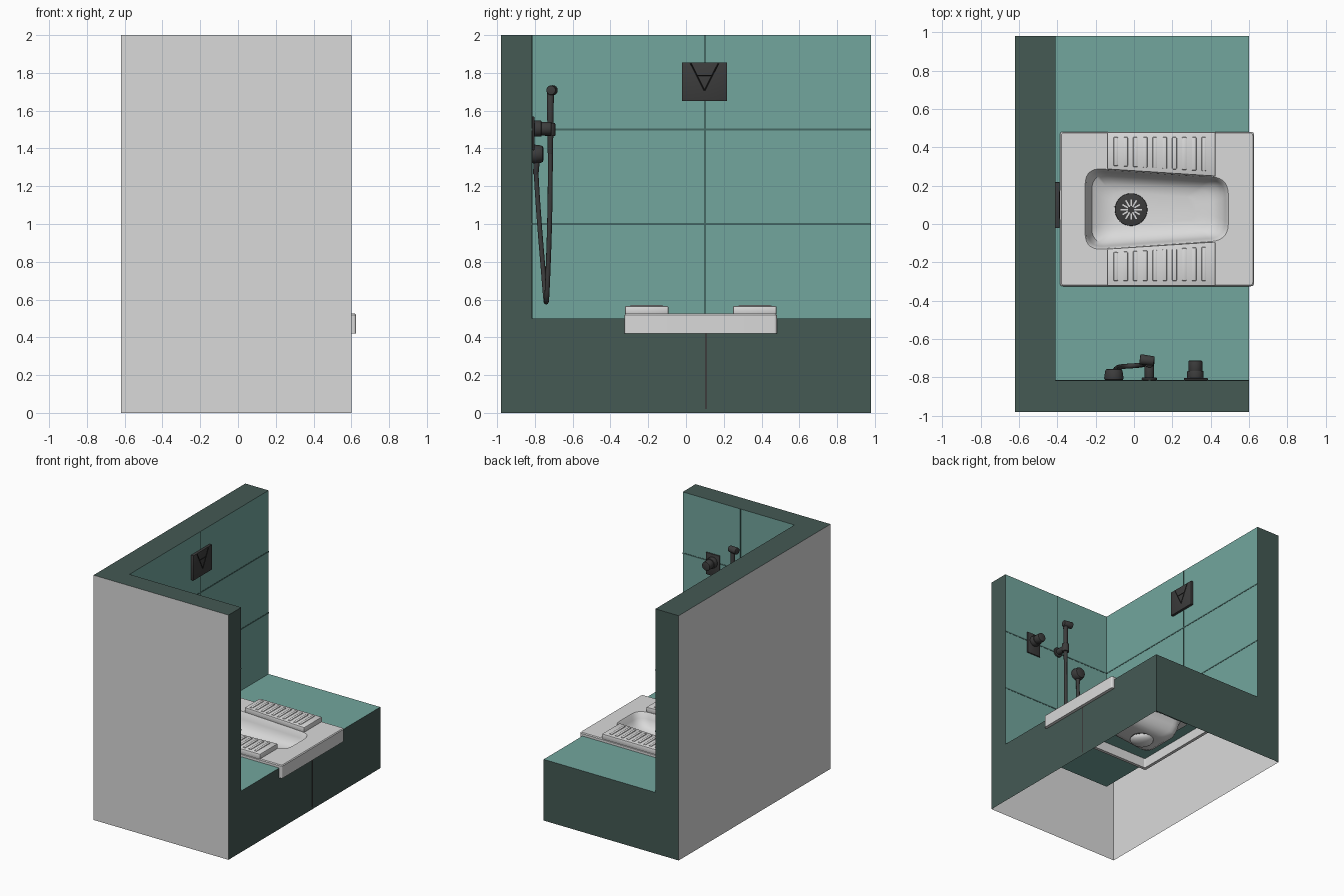
import bpy, bmesh, math
from mathutils import Vector

cube = bpy.data.objects.get("Cube")
if cube:
    bpy.data.objects.remove(cube)


def material(name, rgb):
    m = bpy.data.materials.new(name)
    m.use_nodes = True
    m.diffuse_color = (*rgb, 1)
    m.node_tree.nodes["Principled BSDF"].inputs["Base Color"].default_value = (*rgb, 1)
    return m


WHITE = material("white", (0.7, 0.7, 0.7))
TEAL = material("teal", (0.17, 0.38, 0.34))
DARK = material("dark_green", (0.058, 0.1, 0.088))
BLACK = material("black", (0.045, 0.045, 0.045))
GROUT = material("grout", (0.06, 0.14, 0.125))


def finish(bm, name, mats, smooth=False):
    mesh = bpy.data.meshes.new(name)
    bm.to_mesh(mesh)
    bm.free()
    ob = bpy.data.objects.new(name, mesh)
    bpy.context.collection.objects.link(ob)
    for m in mats:
        mesh.materials.append(m)
    if smooth:
        bpy.ops.object.select_all(action="DESELECT")
        ob.select_set(True)
        bpy.context.view_layer.objects.active = ob
        bpy.ops.object.shade_smooth_by_angle(angle=math.radians(35))
    return ob


def box(name, x, y, z, mat, bevel=0):
    bm = bmesh.new()
    bmesh.ops.create_cube(bm, size=1)
    for v in bm.verts:
        v.co = [sum(r) / 2 + c * (r[1] - r[0]) for r, c in zip((x, y, z), v.co)]
    if bevel:
        bmesh.ops.bevel(bm, geom=bm.edges[:], offset=bevel, segments=2, profile=0.5, affect="EDGES")
    return finish(bm, name, [mat], bevel > 0)


def rod(name, a, b, r1, r2, mat, bevel=0.005, sides=24):
    a, b = Vector(a), Vector(b)
    bm = bmesh.new()
    bmesh.ops.create_cone(bm, cap_ends=True, segments=sides, radius1=r1, radius2=r2, depth=(b - a).length)
    if bevel:
        rims = [e for e in bm.edges if any(len(f.verts) > 4 for f in e.link_faces)]
        bmesh.ops.bevel(bm, geom=rims, offset=bevel, segments=2, profile=0.5, affect="EDGES")
    ob = finish(bm, name, [mat], True)
    ob.rotation_mode = "QUATERNION"
    ob.rotation_quaternion = (b - a).to_track_quat("Z", "Y")
    ob.location = (a + b) / 2
    return ob


# Room shell, open underneath: outer faces, tiled inner faces and cut ends
X0, X1, XI = -0.62, 0.6, -0.41
Y0, Y1, YI = -0.98, 0.98, -0.815
FLOOR, TOP = 0.5, 2.0
shell = bmesh.new()


def panel(axis, sign, pos, ra, rb, mat):
    corners = [(ra[0], rb[0]), (ra[1], rb[0]), (ra[1], rb[1]), (ra[0], rb[1])]
    pts = []
    for a, b in corners:
        p = [a, b]
        p.insert(axis, pos)
        pts.append(shell.verts.new(p))
    face = shell.faces.new(pts)
    face.normal_update()
    if face.normal[axis] * sign < 0:
        face.normal_flip()
    face.material_index = mat


panel(1, -1, Y0, (X0, X1), (0, TOP), 0)
panel(0, -1, X0, (Y0, Y1), (0, TOP), 0)
panel(0, 1, XI, (YI, Y1), (FLOOR, TOP), 1)
panel(1, 1, YI, (XI, X1), (FLOOR, TOP), 1)
panel(2, 1, TOP, (X0, XI), (Y0, Y1), 2)
panel(2, 1, TOP, (XI, X1), (Y0, YI), 2)
panel(0, 1, X1, (Y0, YI), (0, TOP), 2)
panel(0, 1, X1, (YI, Y1), (0, FLOOR), 2)
panel(1, 1, Y1, (X0, XI), (0, TOP), 2)
panel(1, 1, Y1, (XI, X1), (0, FLOOR), 2)
# Floor leaves an opening for the bowl
HX, HY = (-0.27, 0.51), (-0.15, 0.31)
panel(2, 1, FLOOR, (XI, HX[0]), (YI, Y1), 1)
panel(2, 1, FLOOR, (HX[1], X1), (YI, Y1), 1)
panel(2, 1, FLOOR, HX, (YI, HY[0]), 1)
panel(2, 1, FLOOR, HX, (HY[1], Y1), 1)
finish(shell, "room_shell", [WHITE, TEAL, DARK])

# Tile joints
G, T = 0.005, 0.002
for i, z in enumerate((1.0, 1.5)):
    box(f"side_wall_joint_{i}", (XI, XI + T), (YI, Y1), (z - G, z + G), GROUT)
    box(f"front_wall_joint_{i}", (XI, X1), (YI, YI + T), (z - G, z + G), GROUT)
box("side_wall_upright_joint", (XI, XI + T), (0.1 - G, 0.1 + G), (FLOOR, TOP), GROUT)
box("front_wall_upright_joint", (0.08 - G, 0.08 + G), (YI, YI + T), (FLOOR, TOP), GROUT)
box("platform_joint", (X1, X1 + T), (0.105 - G, 0.105 + G), (0.02, FLOOR), BLACK)

# Squat pan: rounded rings lofted from the skirt over the rim into the bowl
YC = 0.078


def ring(bm, x0, x1, h0, h1, r, z0, z1):
    cs = [Vector((x0, -h0)), Vector((x1, -h1)), Vector((x1, h1)), Vector((x0, h0))]
    out = []
    for i, c in enumerate(cs):
        a = c + (cs[i - 1] - c).normalized() * r
        b = c + (cs[(i + 1) % 4] - c).normalized() * r
        for k in range(8):
            t = k / 7
            p = a * (1 - t) ** 2 + c * 2 * t * (1 - t) + b * t * t
            z = z0 + (z1 - z0) * (p.x - x0) / (x1 - x0)
            out.append(bm.verts.new((p.x, p.y + YC, z)))
    return out


bm = bmesh.new()
H = 0.4025
profile = [
    (-0.36, 0.6, H - 0.025, H - 0.025, 0.01, 0.5, 0.5),
    (-0.36, 0.6, H - 0.025, H - 0.025, 0.01, 0.42, 0.42),
    (-0.385, 0.625, H, H, 0.015, 0.42, 0.42),
    (-0.385, 0.625, H, H, 0.015, 0.519, 0.519),
    (-0.379, 0.619, H - 0.006, H - 0.006, 0.015, 0.526, 0.526),
    (-0.255, 0.492, 0.215, 0.163, 0.09, 0.526, 0.526),
    (-0.25, 0.487, 0.21, 0.158, 0.088, 0.52, 0.52),
    (-0.24, 0.475, 0.2, 0.148, 0.085, 0.47, 0.48),
    (-0.22, 0.45, 0.18, 0.13, 0.08, 0.415, 0.44),
    (-0.17, 0.4, 0.135, 0.1, 0.07, 0.382, 0.415),
    (-0.11, 0.32, 0.09, 0.06, 0.05, 0.375, 0.405),
]
rings = [ring(bm, *p) for p in profile]
for a, b in zip(rings, rings[1:]):
    for j in range(len(a)):
        k = (j + 1) % len(a)
        bm.faces.new((a[j], a[k], b[k], b[j]))
bm.faces.new(rings[-1])
finish(bm, "squat_pan", [WHITE], True)

# Foot rests with raised ribs, one each side of the bowl
for side, label in ((1, "back"), (-1, "front")):
    bm = bmesh.new()
    outline = [(-0.14, 0.207), (0.425, 0.17), (0.425, H - 0.001), (-0.14, H - 0.001)]
    base = bm.faces.new([bm.verts.new((x, YC + side * y, 0.52)) for x, y in outline])
    up = bmesh.ops.extrude_face_region(bm, geom=[base])["geom"]
    for v in up:
        if isinstance(v, bmesh.types.BMVert):
            v.co.z = 0.565
    bmesh.ops.recalc_face_normals(bm, faces=bm.faces[:])
    bmesh.ops.bevel(bm, geom=bm.edges[:], offset=0.007, segments=2, profile=0.5, affect="EDGES")
    finish(bm, f"{label}_foot_rest", [WHITE], True)
    for i in range(10):
        x = -0.095 + i * 0.051
        ys = sorted((YC + side * (0.225 - 0.003 * i), YC + side * 0.375))
        box(f"{label}_rib_{i}", (x - 0.012, x + 0.012), ys, (0.556, 0.57), WHITE, 0.005)

# Drain grate with radial slots, and its outlet underneath
DX, DY, DZ = -0.015, 0.075, 0.397
rod("drain_grate", (DX, DY, 0.38), (DX, DY, DZ), 0.085, 0.085, BLACK, 0.004, 32)
for i in range(12):
    a = i * math.tau / 12
    d = Vector((math.cos(a), math.sin(a), 0))
    length = 0.032 if i % 2 else 0.04
    slot = box(f"drain_slot_{i}", (-length / 2, length / 2), (-0.004, 0.004), (0, 0.002), WHITE)
    slot.location = Vector((DX, DY, DZ)) + d * 0.036
    slot.rotation_euler.z = a
bm = bmesh.new()
bmesh.ops.create_uvsphere(bm, u_segments=24, v_segments=12, radius=0.09)
bmesh.ops.bisect_plane(bm, geom=bm.verts[:] + bm.edges[:] + bm.faces[:], plane_co=(0, 0, 0),
                       plane_no=(0, 0, 1), clear_outer=True)
bmesh.ops.scale(bm, vec=(1, 1, 0.5), verts=bm.verts[:])
finish(bm, "drain_outlet", [WHITE], True).location = (DX, DY, 0.376)

# Flush plate with engraved button outline
box("flush_plate", (XI, -0.387), (-0.022, 0.218), (1.65, 1.855), BLACK, 0.003)
SEAM = material("seam_black", (0.012, 0.012, 0.012))
for i, (a, b) in enumerate([((0.025, 1.85), (0.098, 1.705)), ((0.171, 1.85), (0.098, 1.705)),
                            ((0.055, 1.787), (0.141, 1.787))]):
    rod(f"flush_seam_{i}", (-0.387, *a), (-0.387, *b), 0.003, 0.003, SEAM, 0, 6)

# Mixer valve
box("valve_plate", (0.26, 0.385), (YI, -0.803), (1.39, 1.57), BLACK, 0.004)
rod("valve_body", (0.32, YI, 1.505), (0.32, -0.765, 1.505), 0.043, 0.043, BLACK)
rod("valve_knob", (0.32, -0.77, 1.505), (0.32, -0.712, 1.505), 0.036, 0.036, BLACK)

# Hand spray in its wall holder
rod("holder_flange", (0.08, YI, 1.5), (0.08, -0.8, 1.5), 0.04, 0.04, BLACK)
rod("holder_arm", (0.08, -0.81, 1.5), (0.08, -0.72, 1.5), 0.025, 0.025, BLACK)
rod("holder_clip", (0.08, -0.72, 1.465), (0.08, -0.72, 1.535), 0.028, 0.028, BLACK)
rod("spray_handle", (0.08, -0.718, 1.37), (0.08, -0.718, 1.72), 0.014, 0.019, BLACK)
rod("spray_head", (0.105, -0.715, 1.708), (0.03, -0.705, 1.708), 0.025, 0.027, BLACK)

# Hose outlet on the wall
rod("outlet_body", (-0.105, YI, 1.37), (-0.105, -0.755, 1.37), 0.052, 0.044, BLACK, 0.012)
rod("outlet_nozzle", (-0.105, -0.795, 1.26), (-0.105, -0.79, 1.36), 0.014, 0.018, BLACK)

# Hanging hose
path = [(-0.105, -0.795, 1.3), (-0.105, -0.785, 1.1), (-0.1, -0.755, 0.75), (-0.075, -0.742, 0.58),
        (0.03, -0.738, 0.58), (0.065, -0.73, 0.75), (0.08, -0.718, 1.1), (0.08, -0.718, 1.4)]
curve = bpy.data.curves.new("shower_hose", "CURVE")
curve.dimensions = "3D"
curve.bevel_depth = 0.013
curve.bevel_resolution = 3
curve.use_fill_caps = True
spline = curve.splines.new("NURBS")
spline.points.add(len(path) - 1)
for p, co in zip(spline.points, path):
    p.co = (*co, 1)
spline.order_u = 4
spline.use_endpoint_u = True
curve.materials.append(BLACK)
bpy.context.collection.objects.link(bpy.data.objects.new("shower_hose", curve))
